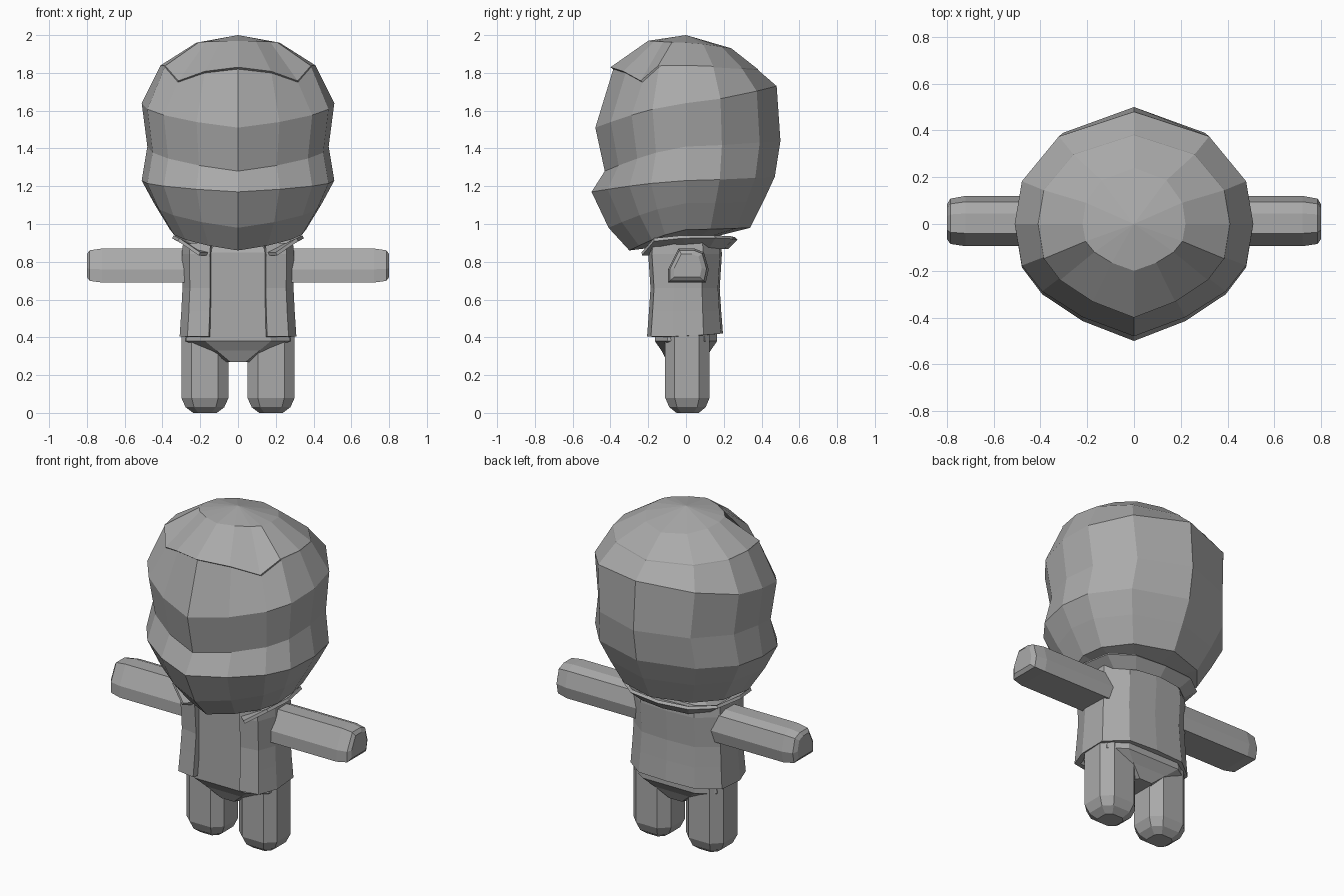
import bpy, bmesh
from mathutils import Vector

if "Cube" in bpy.data.objects:
    bpy.data.objects.remove(bpy.data.objects["Cube"])

gray = bpy.data.materials.new("plain gray")
gray.diffuse_color = (0.4, 0.4, 0.4, 1)
gray.use_nodes = True
gray.node_tree.nodes["Principled BSDF"].inputs["Base Color"].default_value = gray.diffuse_color


def finish(name, bm):
    bmesh.ops.recalc_face_normals(bm, faces=bm.faces)
    me = bpy.data.meshes.new(name)
    bm.to_mesh(me)
    bm.free()
    me.materials.append(gray)
    ob = bpy.data.objects.new(name, me)
    bpy.context.collection.objects.link(ob)
    return ob


def loft(name, rings, closed=True, top=None, bottom=None, caps=True):
    """Skin a list of rings; ends close with a pole point or a flat cap."""
    bm = bmesh.new()
    vs = [[bm.verts.new(p) for p in r] for r in rings]
    n = len(rings[0])
    for a, b in zip(vs, vs[1:]):
        for i in range(n if closed else n - 1):
            j = (i + 1) % n
            bm.faces.new((a[i], a[j], b[j], b[i]))
    if closed and caps:
        for ring, pole in ((vs[0], top), (vs[-1], bottom)):
            if pole:
                p = bm.verts.new(pole)
                for i in range(n):
                    bm.faces.new((ring[i], ring[(i + 1) % n], p))
            else:
                bm.faces.new(ring)
    return finish(name, bm)


def mirrored(half):
    """Half outline from front centre to back centre -> full loop."""
    return half + [(-x, y) for x, y in half[-2:0:-1]]


# Head: rings of (half width, front y, back y, front z, side z, back z)
outline = mirrored([(0, -1), (.43, -.83), (.77, -.6), (.94, -.37), (1, 0),
                    (.94, .38), (.63, .78), (0, 1)])


def head_ring(w, f, b, zf, zs, zb, dip=0):
    pts = []
    for u, v in outline:
        z = zs + ((zf if v < 0 else zb) - zs) * abs(v) ** 1.4
        if v < -.5 and abs(u) > .1:
            z -= dip * u * u
        pts.append((u * w, v * (-f if v < 0 else b), z))
    return pts


loft("head", [
    head_ring(.22, -.20, .24, 1.97, 1.96, 1.93),
    head_ring(.41, -.40, .38, 1.83, 1.84, 1.82, .13),   # fringe edge
    head_ring(.412, -.385, .382, 1.82, 1.835, 1.815, .13),
    head_ring(.51, -.48, .48, 1.51, 1.64, 1.73),
    head_ring(.48, -.43, .50, 1.28, 1.41, 1.44),
    head_ring(.51, -.50, .47, 1.17, 1.23, 1.25),
    head_ring(.445, -.41, .41, .98, 1.11, 1.12),
    head_ring(.36, -.30, .34, .86, .97, .98),
], top=(0, 0, 2), bottom=(0, .02, .90))

# Shirt and hips
body = mirrored([(0, -1), (.6, -1), (.95, -.6), (1, 0), (.95, .6), (.6, 1), (0, 1)])
loft("torso", [[(u * w, v * d, z) for u, v in body] for w, d, z in
               ((.17, .13, .93), (.25, .165, .85), (.27, .165, .6),
                (.29, .165, .38), (.19, .13, .33), (.07, .10, .27))])

# Jacket, open at the front
path = [(.15, -.2), (.26, -.18), (.30, -.07), (.295, .09), (.18, .18), (0, .19)]
path = path + [(-x, y) for x, y in path[-2::-1]]
rows = [(.97, .98, .90), (.99, 1, .84), (.98, .94, .66), (1.0, .98, .54), (1.03, 1.03, .405)]
jacket = loft("jacket", [[(x * sx, y * sy, z + (.08 * max(y, 0) if z < .5 else 0))
                          for x, y in path] for sx, sy, z in rows], closed=False)

# Collar: flared band dropping to the lapels
inner = [(.15, -.19, .85), (.23, -.12, .88), (.25, .0, .89), (.24, .12, .89),
         (.15, .19, .88), (0, .21, .88)]
outer = [(.20, -.235, .85), (.31, -.17, .925), (.34, -.02, .94), (.31, .15, .94),
         (.19, .24, .935), (0, .26, .93)]
both = [r + [(-x, y, z) for x, y, z in r[-2::-1]] for r in (inner, outer)]
collar = loft("collar", both, closed=False)

for ob, t in ((jacket, .035), (collar, .018)):
    m = ob.modifiers.new("thickness", "SOLIDIFY")
    m.thickness = t
    m.offset = -1 if sum(p.normal.dot(p.center) for p in ob.data.polygons) > 0 else 1

# Arms and legs, one per side
arm = [(-.10, .69), (.10, .69), (.115, .76), (.09, .85), (.04, .87), (-.045, .87), (-.10, .76)]
leg = [(-.125, -.06), (-.07, -.11), (.07, -.11), (.125, -.06),
       (.125, .07), (.07, .125), (-.07, .125), (-.125, .07)]
for s, side in ((1, "left"), (-1, "right")):
    loft(side + "_arm", [[(s * x, .005 + y * k, .78 + (z - .78) * k) for y, z in arm]
                         for x, k in ((.24, 1), (.72, 1), (.785, .9), (.80, .68))])
    loft(side + "_leg", [[(s * (.175 + x * k), .01 + (y - .01) * k, z) for x, y in leg]
                         for z, k in ((.42, 1), (.08, 1), (.03, .82), (0, .5))])
